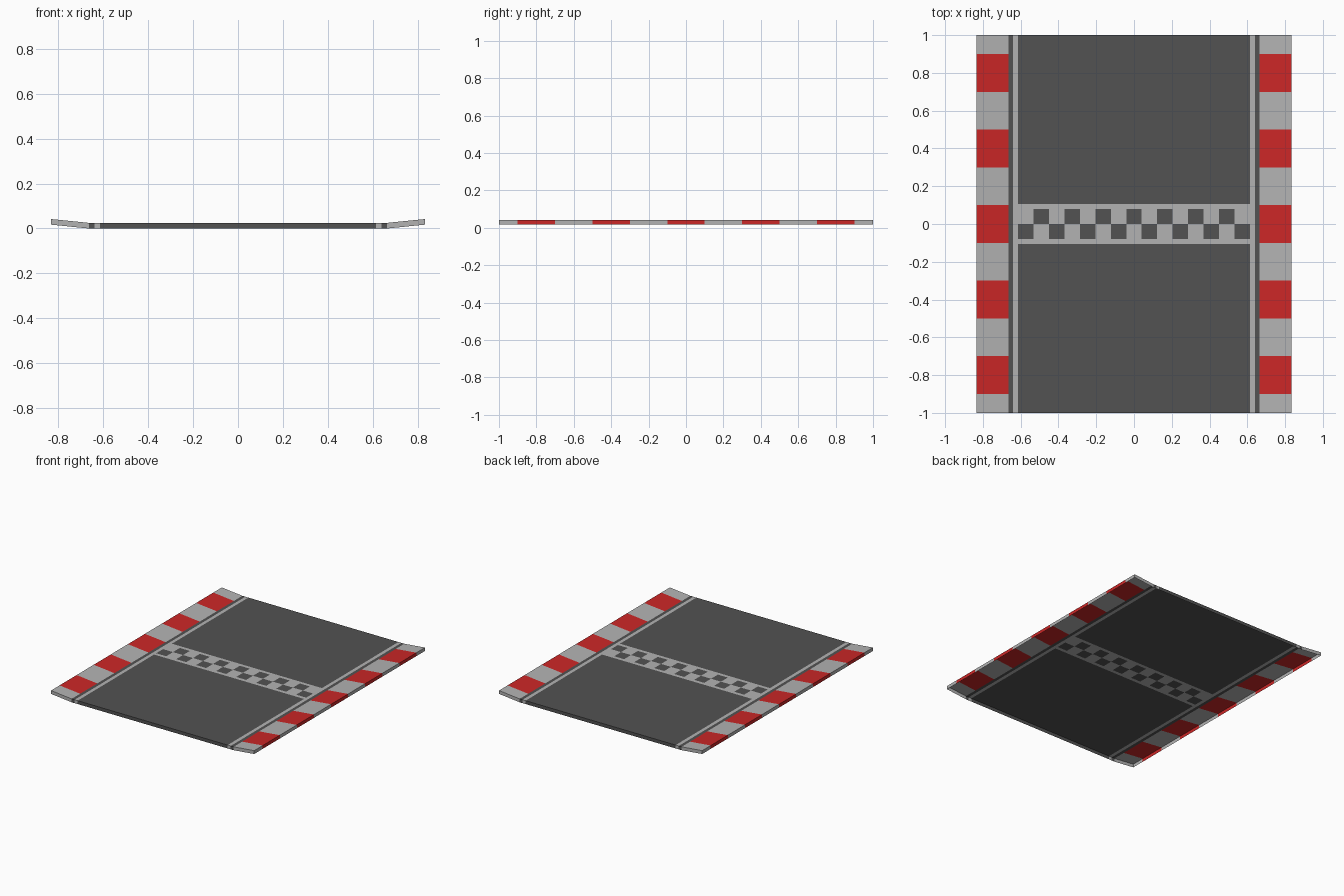
import bpy, bmesh

if "Cube" in bpy.data.objects:
    bpy.data.objects.remove(bpy.data.objects["Cube"])

ROAD, LINE, INNER, OUTER = 0.615, 0.64, 0.664, 0.833   # half widths of the strips
THICK, RISE = 0.025, 0.017                             # skirt depth, kerb lift
BAND, SQ_Y = 0.105, 0.08                               # start band half depth, checker depth


def material(name, rgb):
    m = bpy.data.materials.new(name)
    m.diffuse_color = (*rgb, 1)
    m.use_nodes = True
    m.node_tree.nodes["Principled BSDF"].inputs["Base Color"].default_value = m.diffuse_color
    return m


ASPHALT = material("asphalt", (0.085, 0.085, 0.085))
PAINT = material("light_paint", (0.45, 0.45, 0.45))
RED = material("red_paint", (0.6, 0.02, 0.02))


def height(x):
    # flat road, kerbs sloping up towards the outside
    return THICK + RISE * max(0, abs(x) - INNER) / (OUTER - INNER)


def panel(bm, x0, x1, y0, y1):
    # top sheet, with skirt walls only where it reaches the outer rim (open below)
    def wall(a, b):
        pts = [(*b, height(b[0])), (*a, height(a[0])),
               (*a, height(a[0]) - THICK), (*b, height(b[0]) - THICK)]
        bm.faces.new([bm.verts.new(p) for p in pts])

    corners = [(x0, y0), (x1, y0), (x1, y1), (x0, y1)]
    bm.faces.new([bm.verts.new((x, y, height(x))) for x, y in corners])
    if y0 <= -0.999:
        wall(corners[0], corners[1])
    if x1 >= OUTER - 0.001:
        wall(corners[1], corners[2])
    if y1 >= 0.999:
        wall(corners[2], corners[3])


def part(name, mat, rects, mirror=False):
    bm = bmesh.new()
    for r in rects:
        panel(bm, *r)
    bmesh.ops.remove_doubles(bm, verts=bm.verts, dist=0.0001)
    me = bpy.data.meshes.new(name)
    bm.to_mesh(me)
    bm.free()
    me.materials.append(mat)
    ob = bpy.data.objects.new(name, me)
    bpy.context.collection.objects.link(ob)
    if mirror:
        ob.modifiers.new("mirror", 'MIRROR')
    return ob


# road surface on both sides of the start band
part("road", ASPHALT, [(-ROAD, ROAD, -1, -BAND), (-ROAD, ROAD, BAND, 1)])

# start band: light borders and two rows of alternating squares
light = [(-ROAD, ROAD, -BAND, -SQ_Y), (-ROAD, ROAD, SQ_Y, BAND)]
dark = []
w = 2 * ROAD / 15
for row in range(2):
    for i in range(15):
        x, y = -ROAD + i * w, (row - 1) * SQ_Y
        (dark if (i + row) % 2 == 0 else light).append((x, x + w, y, y + SQ_Y))
part("start_band_light", PAINT, light)
part("start_band_dark_squares", ASPHALT, dark)

# edge lines and the narrow asphalt strip beside the kerbs
part("edge_lines", PAINT, [(ROAD, LINE, -1, 1)], True)
part("road_margins", ASPHALT, [(LINE, INNER, -1, 1)], True)

# kerbs: red blocks between light ones
reds = [(INNER, OUTER, -0.9 + 0.4 * k, -0.7 + 0.4 * k) for k in range(5)]
greys = [(INNER, OUTER, max(-1, -1.1 + 0.4 * k), min(1, -0.9 + 0.4 * k)) for k in range(6)]
part("kerb_red_blocks", RED, reds, True)
part("kerb_light_blocks", PAINT, greys, True)
